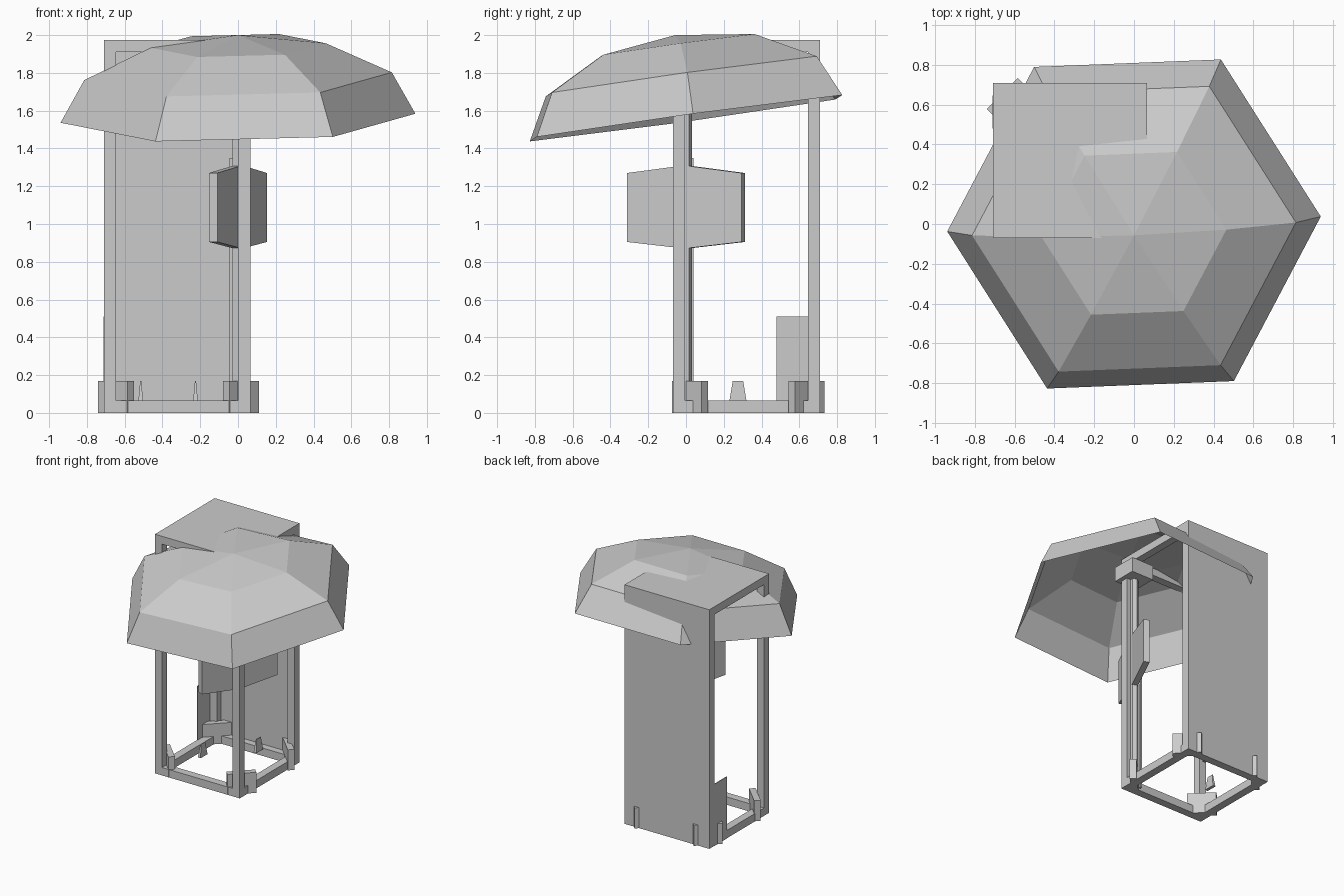
import bpy, bmesh, math
from mathutils import Matrix, Vector

if "Cube" in bpy.data.objects:
    bpy.data.objects.remove(bpy.data.objects["Cube"])


def make(name, bm):
    bmesh.ops.recalc_face_normals(bm, faces=bm.faces)
    me = bpy.data.meshes.new(name)
    bm.to_mesh(me)
    bm.free()
    ob = bpy.data.objects.new(name, me)
    bpy.context.collection.objects.link(ob)
    return ob


def box(name, lo, hi, turn=0.0):
    """Box between two corners, turned about its own vertical axis."""
    lo, hi = Vector(lo), Vector(hi)
    bm = bmesh.new()
    m = (Matrix.Translation((lo + hi) / 2) @ Matrix.Rotation(math.radians(turn), 4, 'Z')
         @ Matrix.Diagonal((*(hi - lo), 1)))
    bmesh.ops.create_cube(bm, size=1, matrix=m)
    return make(name, bm)


def prism(name, outline, depth, matrix):
    """Extrude an (x, z) outline along y, centred."""
    bm = bmesh.new()
    face = bm.faces.new([bm.verts.new((x, -depth / 2, z)) for x, z in outline])
    ext = bmesh.ops.extrude_face_region(bm, geom=[face])
    bmesh.ops.translate(bm, vec=(0, depth, 0),
                        verts=[v for v in ext['geom'] if isinstance(v, bmesh.types.BMVert)])
    bmesh.ops.transform(bm, matrix=matrix, verts=bm.verts)
    return make(name, bm)


# booth frame
X0, X1, Y0, Y1, H, T = -0.71, 0.065, -0.07, 0.71, 1.975, 0.065
for xn, x in (("left", X0), ("right", X1 - T)):
    for yn, y in (("front", Y0), ("back", Y1 - T)):
        box(f"{yn}_{xn}_post", (x, y, 0), (x + T, y + T, H))
for zn, z in (("bottom", 0), ("top", H - T)):
    for n, x in (("left", X0), ("right", X1 - T)):
        box(f"{zn}_{n}_rail", (x, Y0 + T, z), (x + T, Y1 - T, z + T))
    for n, y in (("front", Y0), ("back", Y1 - T)):
        box(f"{zn}_{n}_rail", (X0 + T, y, z), (X1 - T, y + T, z + T))

# back wall, roof sheet and small side plate
box("back_wall", (X0, Y1 - 0.008, 0), (X1, Y1, H))
box("roof_sheet", (X0, Y0, H - 0.005), (X1, Y1, H))
box("side_plate", (X0 - 0.002, 0.48, 0.0), (X0 + 0.004, 0.645, 0.51))

# diagonal corner feet
for x, y, a in ((-0.645, 0.022, -45), (0.015, 0.022, 45), (0.015, 0.638, -45), (-0.645, 0.638, 45)):
    box("corner_foot", (x - 0.11, y - 0.025, 0), (x + 0.11, y + 0.025, 0.17), a)

# tapered spikes inside the base
for x, y in ((-0.515, 0.275), (-0.225, 0.587)):
    bm = bmesh.new()
    bmesh.ops.create_cube(bm, size=1)
    for v in bm.verts:
        top = v.co.z > 0
        v.co = (x + v.co.x * (0.006 if top else 0.025),
                y + v.co.y * (0.055 if top else 0.09), 0.17 if top else 0.065)
    make("base_spike", bm)

# umbrella pole, hub and thin bracket
bm = bmesh.new()
bmesh.ops.create_cone(bm, cap_ends=True, segments=6, radius1=0.033, radius2=0.033, depth=1.85,
                      matrix=Matrix.Translation((0, 0, 0.925)))
make("umbrella_pole", bm)
box("umbrella_hub", (-0.1, -0.1, 1.79), (0.1, 0.1, 1.91))
box("pole_bracket", (-0.045, 0.02, 0.0), (-0.03, 0.04, 1.35))

# sign panel with peaked top and bottom
prism("sign_panel", [(-0.33, 0.905), (0, 0.87), (0.33, 0.905), (0.33, 1.27), (0, 1.31), (-0.33, 1.27)],
      0.048, Matrix.Rotation(math.radians(66.5), 4, 'Z'))

# tilted six-sided umbrella canopy: (radius, centre y, centre z)
bm = bmesh.new()
rings = []
for r, cy, cz in ((0.94, 0, 1.56), (0.815, -0.025, 1.782), (0.465, -0.047, 1.945)):
    ring = []
    for k in range(6):
        a = math.radians(2.3 + 60 * k)
        x, y = r * math.cos(a), r * math.sin(a)
        ring.append(bm.verts.new((x, y * 0.994 + cy, cz + 0.02 * x + 0.137 * y)))
    rings.append(ring)
apex = bm.verts.new((0, -0.057, 2.0))
for k in range(6):
    j = (k + 1) % 6
    for a, b in zip(rings, rings[1:]):
        bm.faces.new((a[k], a[j], b[j], b[k]))
    bm.faces.new((rings[-1][k], rings[-1][j], apex))
make("umbrella_canopy", bm)
